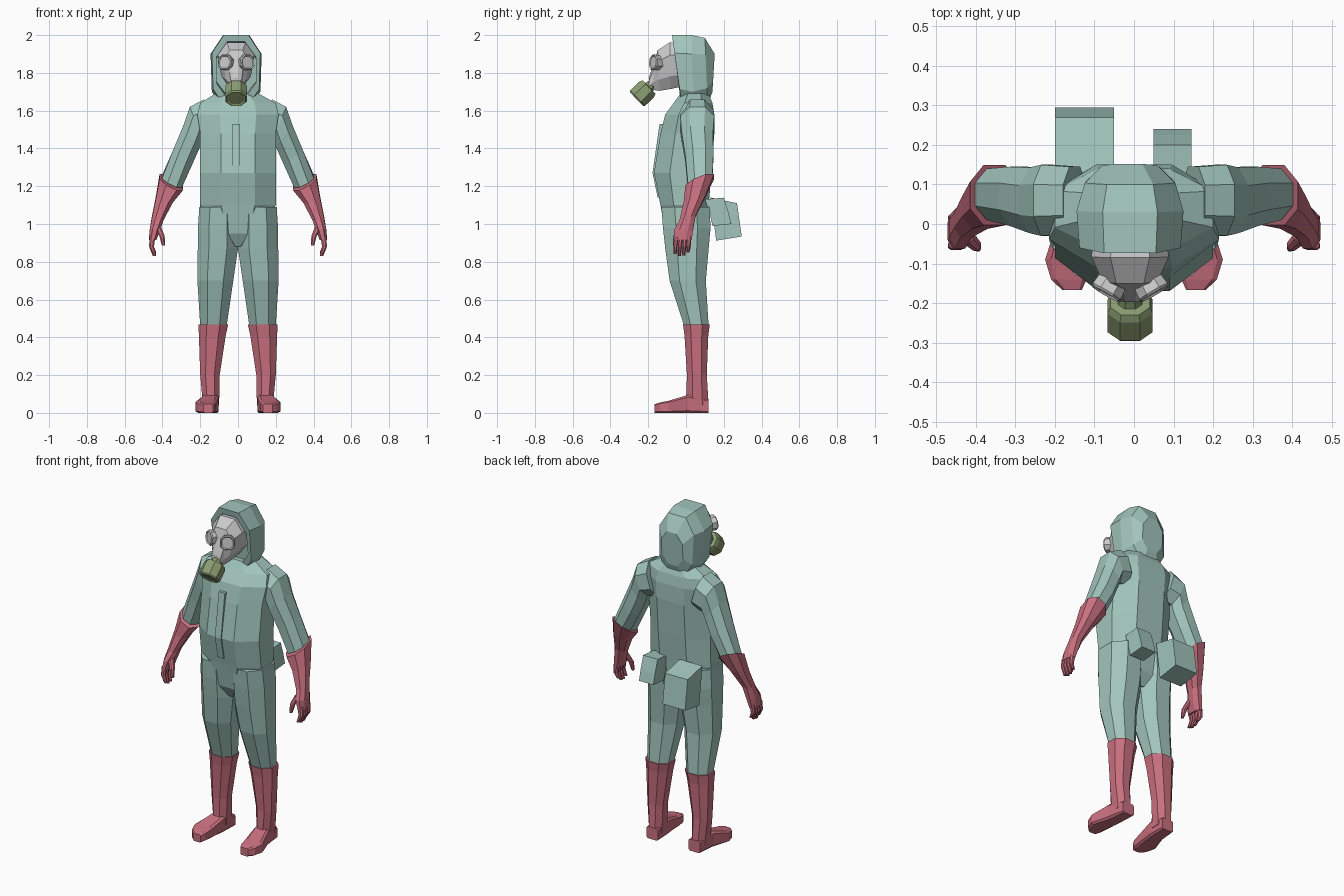
import bpy, bmesh
from mathutils import Vector as V


def material(name, rgb):
    m = bpy.data.materials.new(name)
    m.diffuse_color = (*rgb, 1)
    return m


SUIT = material("suit_teal", (0.36, 0.56, 0.50))
RED = material("rubber_red", (0.58, 0.16, 0.21))
GREEN = material("filter_green", (0.26, 0.34, 0.17))
MASK = material("mask_grey", (0.6, 0.6, 0.6))


def ring(c, u, v, k=0.45, taper=0):
    """Eight-sided chamfered section around c; k=1 gives a plain rectangle."""
    c, u, v = V(c), V(u), V(v)
    pts = [(1, -k), (1, k), (k, 1), (-k, 1), (-1, k), (-1, -k), (-k, -1), (k, -1)]
    return [c + u * a * (1 + taper * b) + v * b for a, b in pts]


def level(z, x0, x1, y0, y1, k=0.45):
    return ring(((x0 + x1) / 2, (y0 + y1) / 2, z), ((x1 - x0) / 2, 0, 0), (0, (y1 - y0) / 2, 0), k)


def upright(hx, top, bottom, k=0.45, taper=0, cx=0):
    """Section facing forward, given its top and bottom (y, z)."""
    t, b = V((cx, *top)), V((cx, *bottom))
    return ring((t + b) / 2, (hx, 0, 0), (t - b) / 2, k, taper)


def loft(name, rings, mat, mirror=False, cx=0):
    bm = bmesh.new()
    rows = [[bm.verts.new(p) for p in r] for r in rings]
    for a, b in zip(rows, rows[1:]):
        for i in range(8):
            j = (i + 1) % 8
            bm.faces.new((a[i], a[j], b[j], b[i]))
    bm.faces.new(rows[0][::-1])
    bm.faces.new(rows[-1])
    bmesh.ops.remove_doubles(bm, verts=bm.verts, dist=1e-5)
    bmesh.ops.recalc_face_normals(bm, faces=bm.faces)
    me = bpy.data.meshes.new(name)
    bm.to_mesh(me)
    bm.free()
    me.materials.append(mat)
    ob = bpy.data.objects.new(name, me)
    ob.location.x = cx
    bpy.context.collection.objects.link(ob)
    if mirror:
        ob.modifiers.new("mirror", "MIRROR").use_mirror_merge = False
    return ob


# Suit body
loft("torso", [
    level(0.88, -0.03, 0.03, -0.07, 0.07),
    level(0.95, -0.12, 0.12, -0.11, 0.11),
    level(1.10, -0.20, 0.20, -0.135, 0.12),
    level(1.27, -0.20, 0.20, -0.17, 0.135),
    level(1.48, -0.20, 0.20, -0.135, 0.15),
    level(1.58, -0.215, 0.215, -0.11, 0.15),
    level(1.64, -0.20, 0.20, -0.065, 0.14),
    level(1.69, -0.12, 0.11, -0.03, 0.12)], SUIT)
loft("trouser_leg", [
    level(0.46, 0.06, 0.20, -0.01, 0.12),
    level(0.70, 0.025, 0.215, -0.087, 0.105),
    level(0.87, 0.0, 0.213, -0.11, 0.12),
    level(0.98, 0.0, 0.212, -0.122, 0.13),
    level(1.09, 0.0, 0.205, -0.13, 0.125)], SUIT, True)
loft("zip_flap", [
    level(1.14, -0.03, 0.01, -0.15, -0.12, 1),
    level(1.27, -0.03, 0.01, -0.177, -0.14, 1),
    level(1.53, -0.03, 0.01, -0.14, -0.10, 1)], SUIT)

# Sleeves
loft("sleeve", [
    ring((0.15, 0.06, 1.56), (0.03, 0, 0.10), (0, 0.085, 0)),
    ring((0.22, 0.06, 1.535), (0.035, 0, 0.085), (0, 0.09, 0)),
    ring((0.245, 0.06, 1.465), (0.045, 0, 0.055), (0, 0.083, 0)),
    ring((0.292, 0.07, 1.355), (0.05, 0, 0.04), (0, 0.075, 0)),
    ring((0.35, 0.075, 1.225), (0.052, 0, 0.025), (0, 0.065, 0.02))], SUIT, True)

# Gloves with fingers
loft("glove", [
    ring((0.353, 0.073, 1.222), (0.062, 0, 0.03), (0, 0.076, 0.03)),
    ring((0.39, 0.045, 1.13), (0.045, 0, 0.01), (0, 0.057, 0.015)),
    ring((0.425, 0.008, 1.03), (0.031, 0, 0.005), (0, 0.042, 0.01)),
    ring((0.44, -0.012, 0.97), (0.028, 0, 0), (0, 0.05, 0)),
    ring((0.452, -0.018, 0.915), (0.02, 0, 0), (0, 0.048, 0))], RED, True)
for i, y in enumerate((-0.052, -0.029, -0.006, 0.017)):
    tip = (0.84, 0.83, 0.833, 0.85)[i]
    loft(f"finger_{i + 1}", [
        ring((0.453, y, 0.93), (0.015, 0, 0), (0, 0.012, 0)),
        ring((0.458, y - 0.003, 0.88), (0.013, 0, 0), (0, 0.011, 0)),
        ring((0.442, y - 0.006, tip), (0.009, 0, 0), (0, 0.008, 0))], RED, True)
loft("thumb", [
    ring((0.425, -0.03, 0.985), (0.018, 0, 0), (0, 0.018, 0)),
    ring((0.402, -0.053, 0.935), (0.014, 0, 0), (0, 0.014, 0)),
    ring((0.395, -0.06, 0.885), (0.008, 0, 0), (0, 0.009, 0))], RED, True)

# Boots
loft("boot_shaft", [
    level(0.04, 0.10, 0.185, 0.0, 0.12),
    level(0.20, 0.097, 0.20, 0.005, 0.11),
    level(0.41, 0.065, 0.207, -0.008, 0.118),
    level(0.467, 0.052, 0.21, -0.016, 0.126)], RED, True)
loft("boot_foot", [
    upright(0.038, (0.12, 0.07), (0.12, 0), 0.8, cx=0.14),
    upright(0.045, (0.01, 0.095), (0.01, 0), 0.75, cx=0.148),
    upright(0.056, (-0.09, 0.065), (-0.09, 0), 0.75, cx=0.169),
    upright(0.045, (-0.14, 0.055), (-0.14, 0), 0.75, cx=0.165),
    upright(0.025, (-0.167, 0.046), (-0.167, 0), 0.75, cx=0.157)], RED, True)

# Hood: recessed opening, rim, then the back of the head
HX = -0.01
loft("hood", [
    upright(0.105, (-0.02, 1.95), (0.0, 1.68)),
    upright(0.105, (-0.068, 1.965), (-0.03, 1.665)),
    upright(0.125, (-0.074, 2.0), (-0.02, 1.62), 0.5, 0.05),
    upright(0.132, (0.03, 2.0), (0.04, 1.60), 0.5, 0.05),
    upright(0.112, (0.10, 1.985), (0.115, 1.63), 0.5, 0.05),
    upright(0.07, (0.152, 1.90), (0.14, 1.70))], SUIT, cx=HX)

# Gas mask
loft("mask", [
    upright(0.085, (-0.02, 1.955), (-0.01, 1.73), taper=0.15),
    upright(0.088, (-0.085, 1.962), (-0.08, 1.715), taper=0.25),
    upright(0.062, (-0.15, 1.92), (-0.14, 1.705), taper=0.25),
    upright(0.036, (-0.168, 1.86), (-0.175, 1.71)),
    upright(0.028, (-0.197, 1.775), (-0.195, 1.715))], MASK, cx=HX)

# Eyepieces
n = V((0.5, -0.85, 0.1)).normalized()
u = n.cross(V((0, 0, 1))).normalized()
w = u.cross(n)
eye = V((0.056, -0.165, 1.855))
loft("eyepiece", [ring(eye + n * d, u * r, w * r) for d, r in
     ((-0.04, 0.036), (0.008, 0.041), (0.014, 0.036), (0.008, 0.031))], MASK, True, HX)

# Filter canister
axis = V((0, -0.72, -0.69))
side = V((0, -0.69, 0.72))
mouth = V((0, -0.195, 1.725))
loft("filter", [ring(mouth + axis * d, (r, 0, 0), side * r) for d, r in
     ((-0.025, 0.025), (0, 0.03), (0.001, 0.05), (0.02, 0.057), (0.085, 0.057), (0.093, 0.05),
      (0.088, 0.042))], GREEN, cx=HX)

# Hip bags
loft("large_bag", [
    ring((-0.125, 0.2, 1.125), (0.075, 0, 0), (0, 0.07, -0.015), 1),
    ring((-0.125, 0.2275, 0.923), (0.075, 0, 0), (0, 0.0675, 0.011), 1)], SUIT)
loft("small_bag", [
    ring((0.097, 0.15, 1.135), (0.048, 0, 0), (0, 0.05, 0.004), 1),
    ring((0.097, 0.175, 1.06), (0.048, 0, 0), (0, 0.05, 0.002), 1),
    ring((0.097, 0.19, 0.995), (0.048, 0, 0), (0, 0.05, 0.005), 1)], SUIT)
